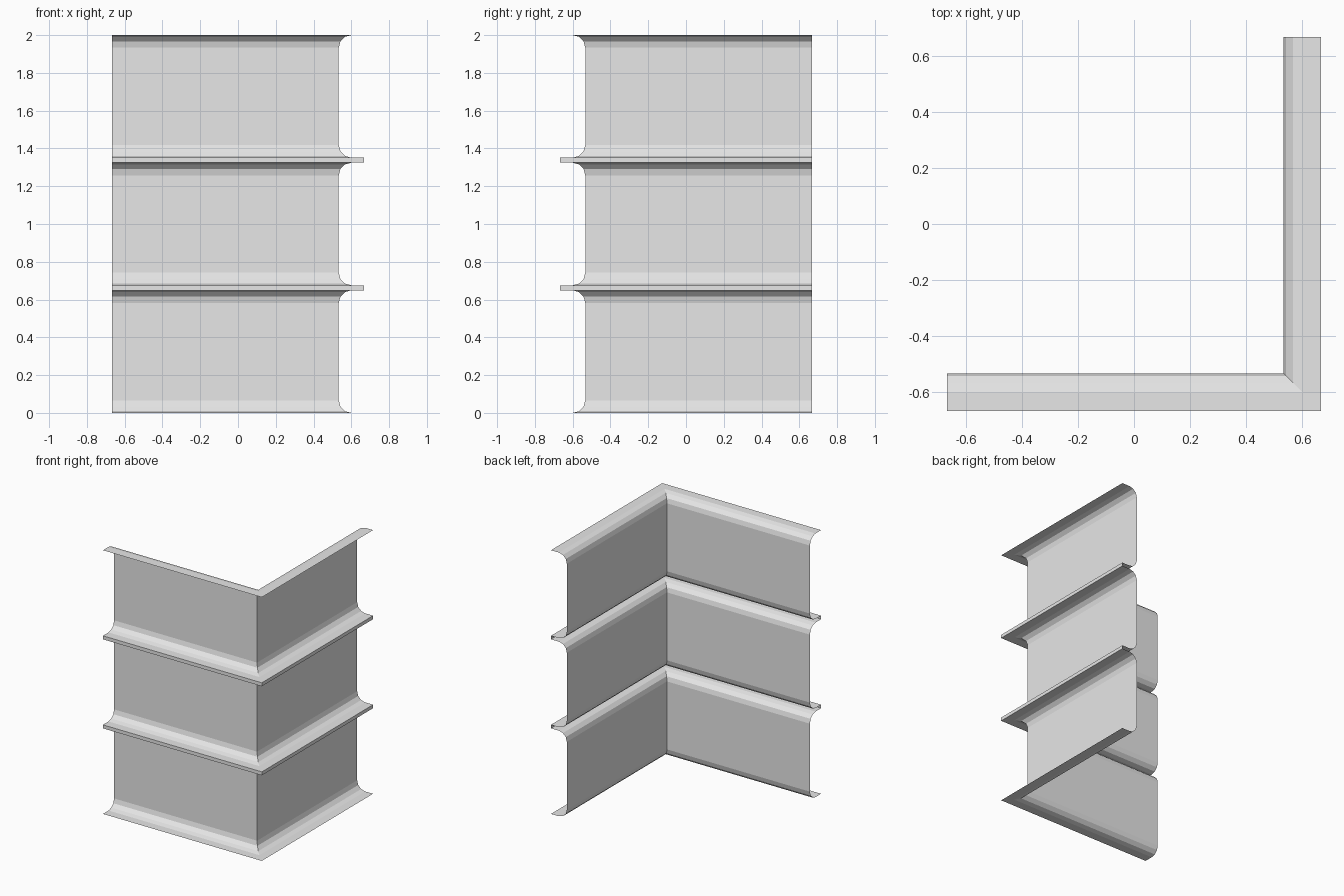
import bpy
import bmesh
import math

if "Cube" in bpy.data.objects:
    bpy.data.objects.remove(bpy.data.objects["Cube"])

UNIT = 1 / 15            # cove radius and lip width
WALL = 8 * UNIT          # wall distance from the centre
EDGE = 10 * UNIT         # outer lip edge and open ends
GAP = 2 / 75             # height of the band between tiers
TIER = (2 - 2 * GAP) / 3
COVE_STEPS = 3

grey = bpy.data.materials.new("plain_grey")
grey.diffuse_color = (0.8, 0.8, 0.8, 1)
grey.use_nodes = True
grey.node_tree.nodes["Principled BSDF"].inputs["Base Color"].default_value = grey.diffuse_color


def sweep_corner(name, profile):
    """Sweep (distance, height) points along the mitred L-shaped path."""
    bm = bmesh.new()
    rows = [[bm.verts.new(p) for p in ((-EDGE, -d, z), (d, -d, z), (d, EDGE, z))]
            for d, z in profile]
    for low, high in zip(rows, rows[1:]):
        for i in range(2):
            bm.faces.new((low[i], low[i + 1], high[i + 1], high[i]))
    mesh = bpy.data.meshes.new(name)
    bm.to_mesh(mesh)
    bm.free()
    mesh.materials.append(grey)
    obj = bpy.data.objects.new(name, mesh)
    bpy.context.collection.objects.link(obj)
    return obj


# Half profile: flat lip followed by a quarter-round cove into the wall
half = [(EDGE, 0)]
for i in range(COVE_STEPS + 1):
    a = math.pi / 2 * i / COVE_STEPS
    half.append((WALL + UNIT * (1 - math.sin(a)), UNIT * (1 - math.cos(a))))

# Three thin corner tiers, each flaring outward at the bottom and top
for n, level in enumerate(("lower", "middle", "upper")):
    base = n * (TIER + GAP)
    bottom = [(d, base + z) for d, z in half]
    top = [(d, base + TIER - z) for d, z in reversed(half)]
    sweep_corner(level + "_corner_panel", bottom + top)

# Upright edge bands joining the lips of neighbouring tiers
for n, level in enumerate(("lower", "upper")):
    z = TIER + n * (TIER + GAP)
    sweep_corner(level + "_edge_band", [(EDGE, z), (EDGE, z + GAP)])
